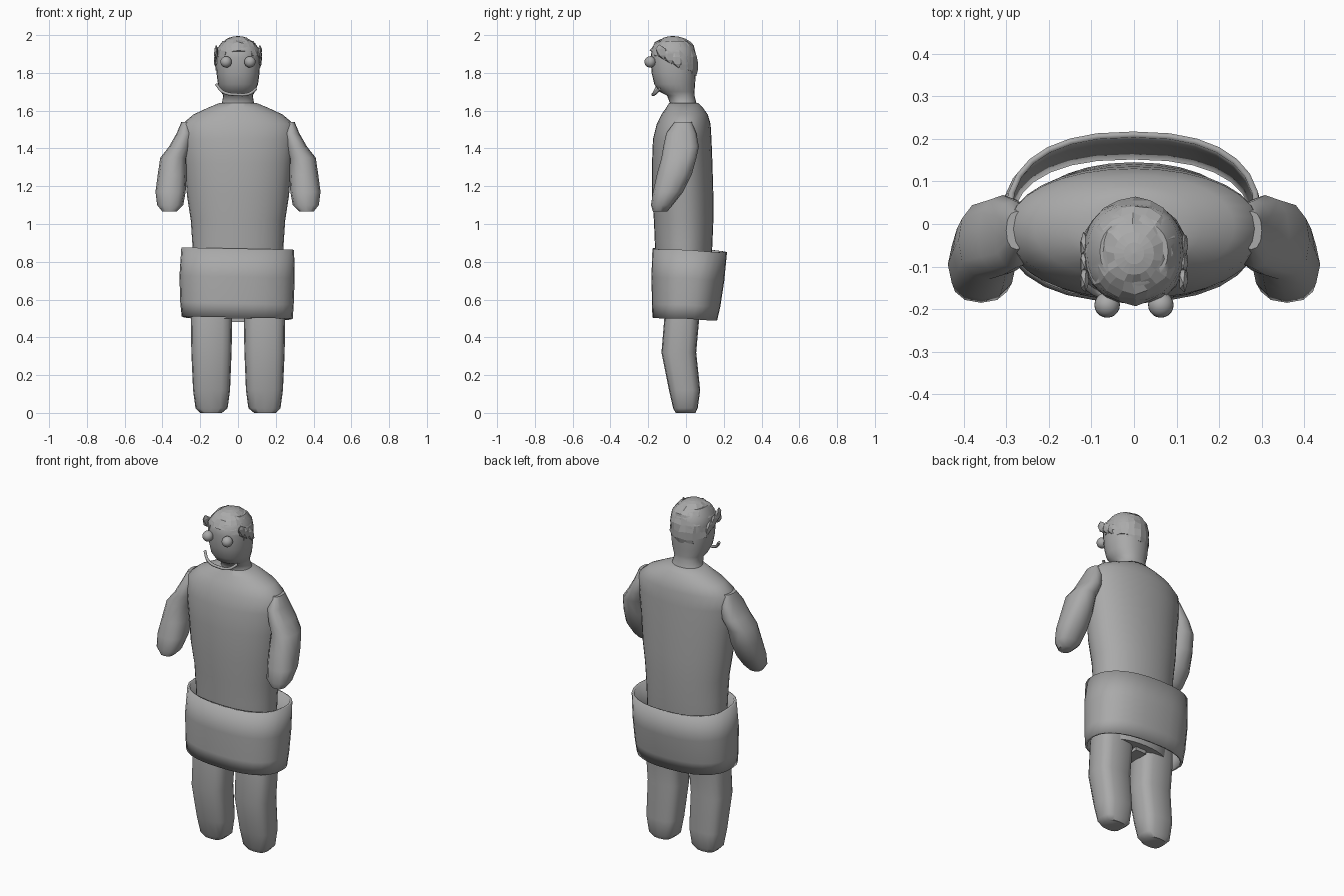
import bpy, bmesh, math, random
from mathutils import Vector

random.seed(4)
cube = bpy.data.objects.get("Cube")
if cube:
    bpy.data.objects.remove(cube)

grey = bpy.data.materials.new("plain grey")
grey.use_nodes = True
GREY = (0.4, 0.4, 0.4, 1)
grey.diffuse_color = GREY
grey.node_tree.nodes["Principled BSDF"].inputs["Base Color"].default_value = GREY


def finish(name, bm, angle=None):
    bmesh.ops.recalc_face_normals(bm, faces=bm.faces)
    mesh = bpy.data.meshes.new(name)
    bm.to_mesh(mesh)
    bm.free()
    mesh.materials.append(grey)
    ob = bpy.data.objects.new(name, mesh)
    bpy.context.collection.objects.link(ob)
    if angle:
        bpy.context.view_layer.objects.active = ob
        ob.select_set(True)
        bpy.ops.object.shade_smooth_by_angle(angle=math.radians(angle))
        ob.select_set(False)
    return ob


def loft(name, rings, sides=24, power=2.0, mirror=1, caps=True, angle=50):
    """Skin rings given as (z, x0, x1, y0, y1); power squares off the outline."""
    bm = bmesh.new()
    loops = []
    for z, x0, x1, y0, y1 in rings:
        loop = []
        for i in range(sides):
            a = math.tau * i / sides
            c, s = math.cos(a), math.sin(a)
            u = math.copysign(abs(c) ** (2 / power), c)
            v = math.copysign(abs(s) ** (2 / power), s)
            x = (x0 + x1) / 2 + u * (x1 - x0) / 2
            y = (y0 + y1) / 2 + v * (y1 - y0) / 2
            loop.append(bm.verts.new((x * mirror, y, z)))
        loops.append(loop)
    for a, b in zip(loops, loops[1:]):
        for i in range(sides):
            j = (i + 1) % sides
            bm.faces.new((a[i], a[j], b[j], b[i]))
    if caps:
        bm.faces.new(loops[0])
        bm.faces.new(loops[-1])
    return finish(name, bm, angle)


def even(*rows):
    """Rings that are symmetric in x: (z, half width, y0, y1)."""
    return [(z, -w, w, y0, y1) for z, w, y0, y1 in rows]


# Torso with sloping shoulders
loft("torso", even(
    (0.50, 0.21, -0.12, 0.10), (0.70, 0.235, -0.15, 0.13),
    (0.90, 0.242, -0.165, 0.14), (1.02, 0.25, -0.17, 0.145),
    (1.15, 0.27, -0.18, 0.145), (1.32, 0.285, -0.18, 0.14),
    (1.45, 0.30, -0.175, 0.135), (1.53, 0.295, -0.155, 0.13),
    (1.58, 0.235, -0.13, 0.115), (1.615, 0.16, -0.105, 0.09),
    (1.64, 0.10, -0.09, 0.065)), sides=32, power=2.1)

# Neck and head
loft("head", even(
    (1.60, 0.11, -0.09, 0.07), (1.64, 0.085, -0.085, 0.055),
    (1.68, 0.078, -0.10, 0.045), (1.70, 0.09, -0.14, 0.045),
    (1.74, 0.106, -0.168, 0.048), (1.80, 0.114, -0.182, 0.052),
    (1.88, 0.118, -0.188, 0.054), (1.93, 0.11, -0.18, 0.045),
    (1.97, 0.08, -0.14, 0.01)), power=2.2)

# Cropped faceted hair with a slanting hairline
bm = bmesh.new()
bmesh.ops.create_uvsphere(bm, u_segments=20, v_segments=16, radius=1)
for v in bm.verts:
    h = v.co.z
    flat = math.copysign(abs(h) ** 0.8, h)
    v.co = Vector((v.co.x * 0.123, v.co.y * 0.131 - 0.069, 1.85 + flat * 0.145))
low = [f for f in bm.faces
       if f.calc_center_median().z < 1.92 - 0.56 * (f.calc_center_median().y + 0.2)]
bmesh.ops.delete(bm, geom=low, context="FACES")
for v in bm.verts:
    if v.co.z < 1.98:
        v.co += Vector([random.uniform(-0.005, 0.005) for _ in range(3)])
hair = finish("hair", bm)
solid = hair.modifiers.new("thickness", "SOLIDIFY")
solid.thickness = 0.012

for side, word in ((1, "left"), (-1, "right")):
    # Eyes
    bm = bmesh.new()
    bmesh.ops.create_uvsphere(bm, u_segments=20, v_segments=12, radius=0.03)
    bmesh.ops.translate(bm, verts=bm.verts, vec=(side * 0.063, -0.19, 1.858))
    finish(word + "_eye", bm, 60)

    # Side locks hanging over the temples
    for k, (y, z) in enumerate(((-0.13, 1.91), (-0.09, 1.885), (-0.05, 1.865))):
        bm = bmesh.new()
        bmesh.ops.create_icosphere(bm, subdivisions=1, radius=1)
        for v in bm.verts:
            v.co = Vector((side * 0.116 + v.co.x * 0.012,
                           y + v.co.y * 0.03 - v.co.z * 0.012,
                           z + v.co.z * 0.04))
        finish(f"{word}_hair_lock_{k + 1}", bm)

    # Bent arm, hand forward
    loft(word + "_arm", [
        (1.54, 0.25, 0.30, -0.06, 0.03), (1.48, 0.24, 0.325, -0.105, 0.055),
        (1.41, 0.25, 0.365, -0.12, 0.068), (1.35, 0.27, 0.412, -0.13, 0.055),
        (1.26, 0.272, 0.425, -0.155, 0.03), (1.17, 0.277, 0.437, -0.175, -0.015),
        (1.10, 0.29, 0.428, -0.185, -0.07), (1.065, 0.325, 0.40, -0.175, -0.10)],
        sides=12, power=2.3, mirror=side)

    # Leg with a slight knee bend and a blunt foot
    loft(word + "_leg", [
        (0.0, 0.085, 0.20, -0.055, 0.05), (0.025, 0.055, 0.225, -0.068, 0.062),
        (0.12, 0.042, 0.238, -0.09, 0.075), (0.32, 0.034, 0.247, -0.13, 0.054),
        (0.50, 0.03, 0.25, -0.115, 0.07), (0.62, 0.02, 0.24, -0.11, 0.08)],
        sides=16, power=3, mirror=side)

# Small block between the legs
bm = bmesh.new()
bmesh.ops.create_cube(bm, size=1)
for v in bm.verts:
    v.co = Vector((v.co.x * 0.07, v.co.y * 0.14 - 0.01, 0.54 + v.co.z * 0.12))
finish("crotch", bm)

# Wide open band around the hips, flaring at the back
band = loft("hip_band", [
    (0.505, -0.298, 0.29, -0.178, 0.165), (0.58, -0.306, 0.295, -0.18, 0.182),
    (0.72, -0.31, 0.30, -0.183, 0.203), (0.87, -0.30, 0.297, -0.178, 0.217)],
    sides=28, power=2.4, caps=False, angle=20)
for v in band.data.vertices:
    v.co.z -= 0.09 * max(0, v.co.y) + 0.02 * v.co.x
solid = band.modifiers.new("thickness", "SOLIDIFY")
solid.thickness = 0.014
solid.offset = -1

# Thin curved mouth line
curve = bpy.data.curves.new("mouth", "CURVE")
curve.dimensions = "3D"
curve.bevel_depth = 0.008
curve.bevel_resolution = 2
curve.use_fill_caps = True
path = [(-0.115, -0.145, 1.74), (-0.08, -0.165, 1.70), (0, -0.175, 1.685),
        (0.06, -0.165, 1.69), (0.095, -0.14, 1.715)]
spline = curve.splines.new("BEZIER")
spline.bezier_points.add(len(path) - 1)
for point, co in zip(spline.bezier_points, path):
    point.co = co
    point.handle_left_type = point.handle_right_type = "AUTO"
curve.materials.append(grey)
mouth = bpy.data.objects.new("mouth", curve)
bpy.context.collection.objects.link(mouth)
